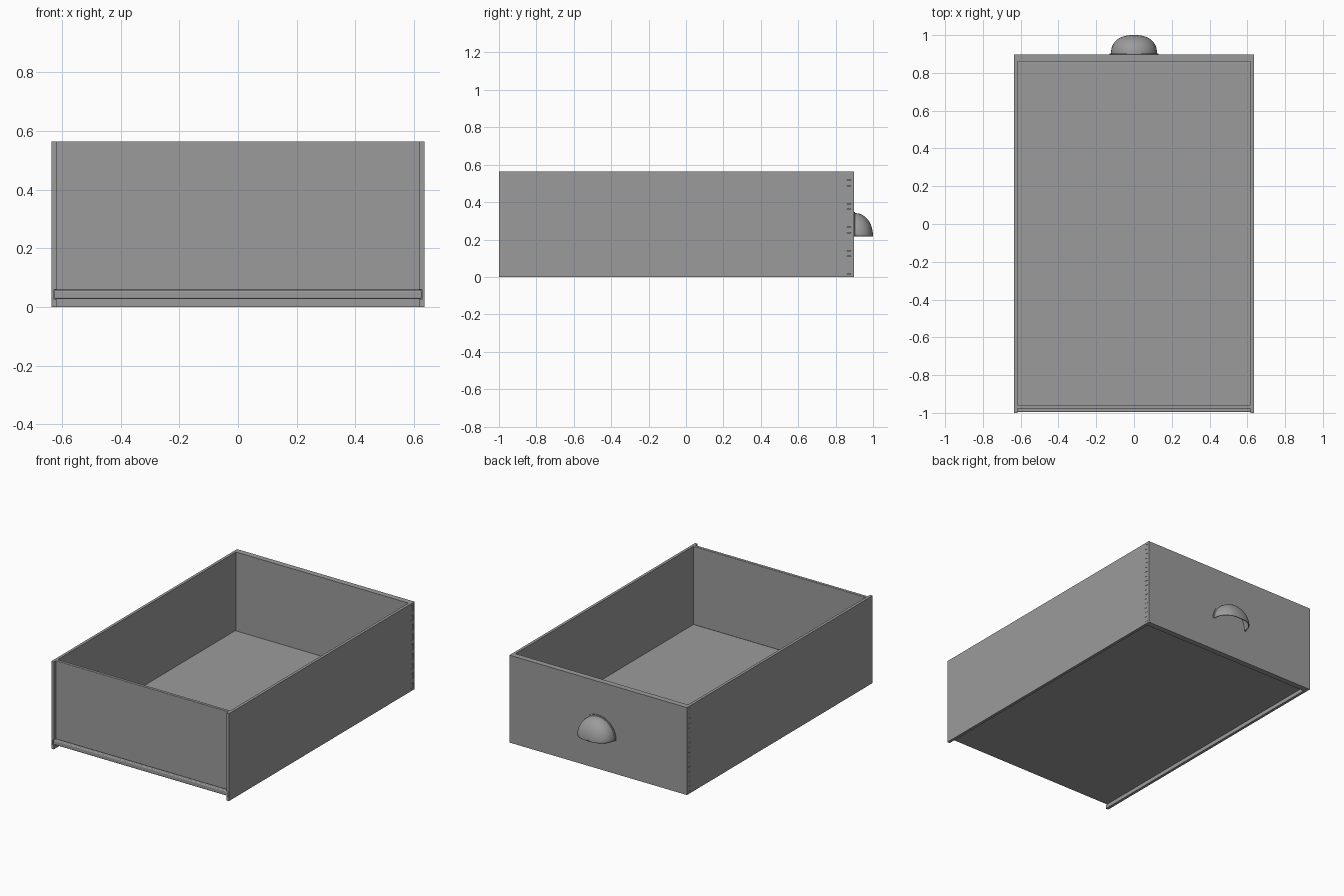
import bpy, bmesh, math
from mathutils import Vector

if "Cube" in bpy.data.objects:
    bpy.data.objects.remove(bpy.data.objects["Cube"])

W, H = 0.635, 0.565            # half width, height
T = 0.018                      # side thickness
Y0, Y1 = -1.0, 0.897           # side rear end, drawer face
YIN, YTAIL = 0.86, 0.882       # inner face of front, end of dovetails
N = 9                          # dovetails per corner
PITCH = H / N
GAP = 0.0015                   # clearance in joints and grooves

grey = bpy.data.materials.new("dark_grey")
grey.diffuse_color = (0.33, 0.33, 0.33, 1)
grey.use_nodes = True
grey.node_tree.nodes["Principled BSDF"].inputs["Base Color"].default_value = grey.diffuse_color


def finish(name, bm):
    bmesh.ops.recalc_face_normals(bm, faces=bm.faces)
    me = bpy.data.meshes.new(name)
    bm.to_mesh(me)
    bm.free()
    me.materials.append(grey)
    ob = bpy.data.objects.new(name, me)
    bpy.context.collection.objects.link(ob)
    return ob


def add_box(bm, x, y, z):
    verts = bmesh.ops.create_cube(bm, size=1)["verts"]
    for v in verts:
        v.co = Vector([(a + b) / 2 + c * (b - a) for c, (a, b) in zip(v.co, (x, y, z))])


def box(name, x, y, z, bevel=0):
    bm = bmesh.new()
    add_box(bm, x, y, z)
    ob = finish(name, bm)
    if bevel:
        m = ob.modifiers.new("edge", "BEVEL")
        m.width, m.segments = bevel, 3
    return ob


def cut(ob, cutter):
    cutter.hide_render = True
    cutter.hide_set(True)
    m = ob.modifiers.new("cut", "BOOLEAN")
    m.operation, m.solver, m.object = "DIFFERENCE", "EXACT", cutter


def tail_span(i, grow=0):
    return (i + 0.25) * PITCH - grow, (i + 0.75) * PITCH + grow


# side panels with dovetails along the face end
profile = [(Y0, H), (Y0, 0), (YIN, 0)]
for i in range(N):
    a, b = tail_span(i)
    profile += [(YIN, a), (YTAIL, a), (YTAIL, b), (YIN, b)]
profile.append((YIN, H))
groove = box("groove_cutter", (-0.6275, 0.6275), (-1.1, YIN - 0.001), (0.0255, 0.0595))
for name, s in (("left_side", -1), ("right_side", 1)):
    bm = bmesh.new()
    face = bm.faces.new([bm.verts.new((s * W, y, z)) for y, z in profile])
    ext = bmesh.ops.extrude_face_region(bm, geom=[face])["geom"]
    bmesh.ops.translate(bm, vec=(-s * T, 0, 0),
                        verts=[g for g in ext if isinstance(g, bmesh.types.BMVert)])
    cut(finish(name, bm), groove)

# drawer face with sockets cut for the dovetails
face_panel = box("drawer_face", (-W, W), (YIN, Y1), (0, H))
bm = bmesh.new()
for s in (-1, 1):
    for i in range(N):
        add_box(bm, sorted((s * (W - T), s * (W + 0.02))),
                (YIN - 0.02, YTAIL + GAP), tail_span(i, GAP))
cut(face_panel, finish("socket_cutter", bm))

# rear panel resting on the bottom, which slides into the side grooves
box("rear_panel", (-0.626, 0.626), (-0.978, -0.958), (0.058, H), 0.003)
box("bottom_panel", (-0.626, 0.626), (-0.996, YIN), (0.027, 0.058), 0.006)

# cup pull: half dome open at the bottom, with a thin flange on the face
RX, RZ, D, ZB = 0.122, 0.124, 0.099, 0.217
rows = [(1.06, 1.06, Y1), (1.06, 1.06, Y1 + 0.005), (1.0, 1.0, Y1 + 0.006)]
K = 14
for k in range(1, K):
    p = math.pi / 2 * k / K
    rows.append((math.cos(p) ** 0.8, math.cos(p),
                 Y1 + 0.006 + (D - 0.002) * math.sin(p) ** 0.92))
SEG = 32
bm = bmesh.new()
rings = [[bm.verts.new((RX * rx * math.cos(math.pi * j / SEG), y,
                        ZB + RZ * rz * math.sin(math.pi * j / SEG)))
          for j in range(SEG + 1)] for rx, rz, y in rows]
tip = bm.verts.new((0, Y1 + D + 0.004, ZB))
for a, b in zip(rings, rings[1:]):
    for j in range(SEG):
        bm.faces.new((a[j], a[j + 1], b[j + 1], b[j]))
for j in range(SEG):
    bm.faces.new((rings[-1][j], rings[-1][j + 1], tip))
for v in bm.verts:
    v.co.y = min(v.co.y, 1.0)
pull = finish("cup_pull", bm)
# face the shell outwards so its thickness grows inwards
if sum(p.normal.y * p.area for p in pull.data.polygons) < 0:
    pull.data.flip_normals()
m = pull.modifiers.new("shell", "SOLIDIFY")
m.thickness, m.offset = 0.005, -1
bpy.ops.object.select_all(action="DESELECT")
pull.select_set(True)
bpy.context.view_layer.objects.active = pull
bpy.ops.object.shade_smooth_by_angle(angle=math.radians(35))
